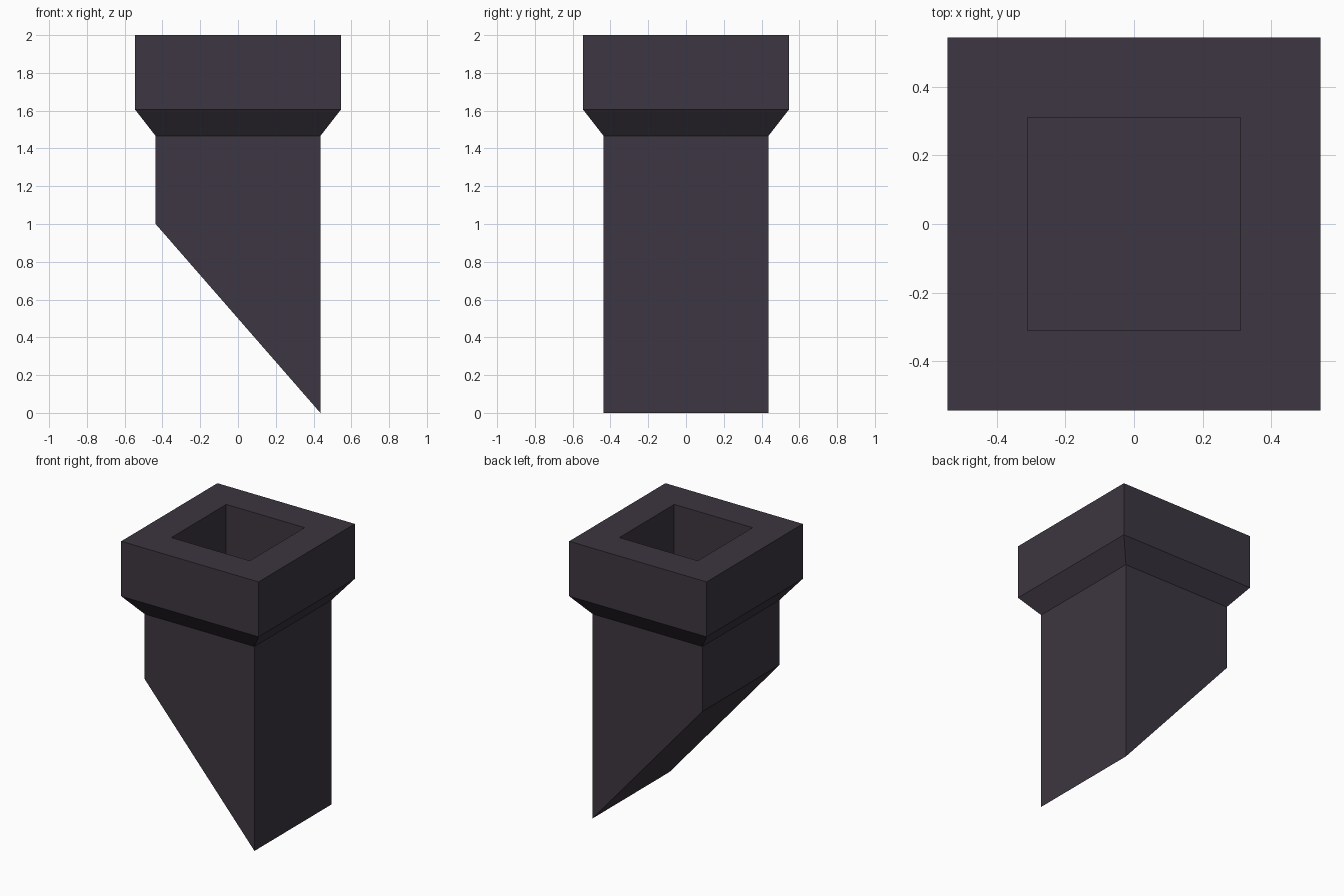
import bpy, bmesh

if "Cube" in bpy.data.objects:
    bpy.data.objects.remove(bpy.data.objects["Cube"])

mat = bpy.data.materials.new("dark slate")
mat.diffuse_color = (0.046, 0.037, 0.052, 1)
mat.use_nodes = True
mat.node_tree.nodes["Principled BSDF"].inputs["Base Color"].default_value = mat.diffuse_color

SHAFT, COLLAR, FLUE = 0.436, 0.545, 0.311   # half widths

bm = bmesh.new()


def ring(half, height):
    """Square loop of verts; height is a function of x."""
    return [bm.verts.new((x * half, y * half, height(x)))
            for x, y in ((-1, -1), (1, -1), (1, 1), (-1, 1))]


# Slanted foot, shaft, flared collar, rim and flue recess, bottom to top
rings = [
    ring(SHAFT, lambda x: 0.5 - 0.5 * x),
    ring(SHAFT, lambda x: 1.466),
    ring(COLLAR, lambda x: 1.606),
    ring(COLLAR, lambda x: 2.0),
    ring(FLUE, lambda x: 2.0),
    ring(FLUE, lambda x: 1.55),
]
for a, b in zip(rings, rings[1:]):
    for i in range(4):
        j = (i + 1) % 4
        bm.faces.new((a[i], a[j], b[j], b[i]))
bm.faces.new(rings[0][::-1])   # sloping underside
bm.faces.new(rings[-1])        # flue floor
bmesh.ops.recalc_face_normals(bm, faces=bm.faces)

mesh = bpy.data.meshes.new("chimney")
bm.to_mesh(mesh)
bm.free()
mesh.materials.append(mat)
bpy.context.collection.objects.link(bpy.data.objects.new("chimney", mesh))
